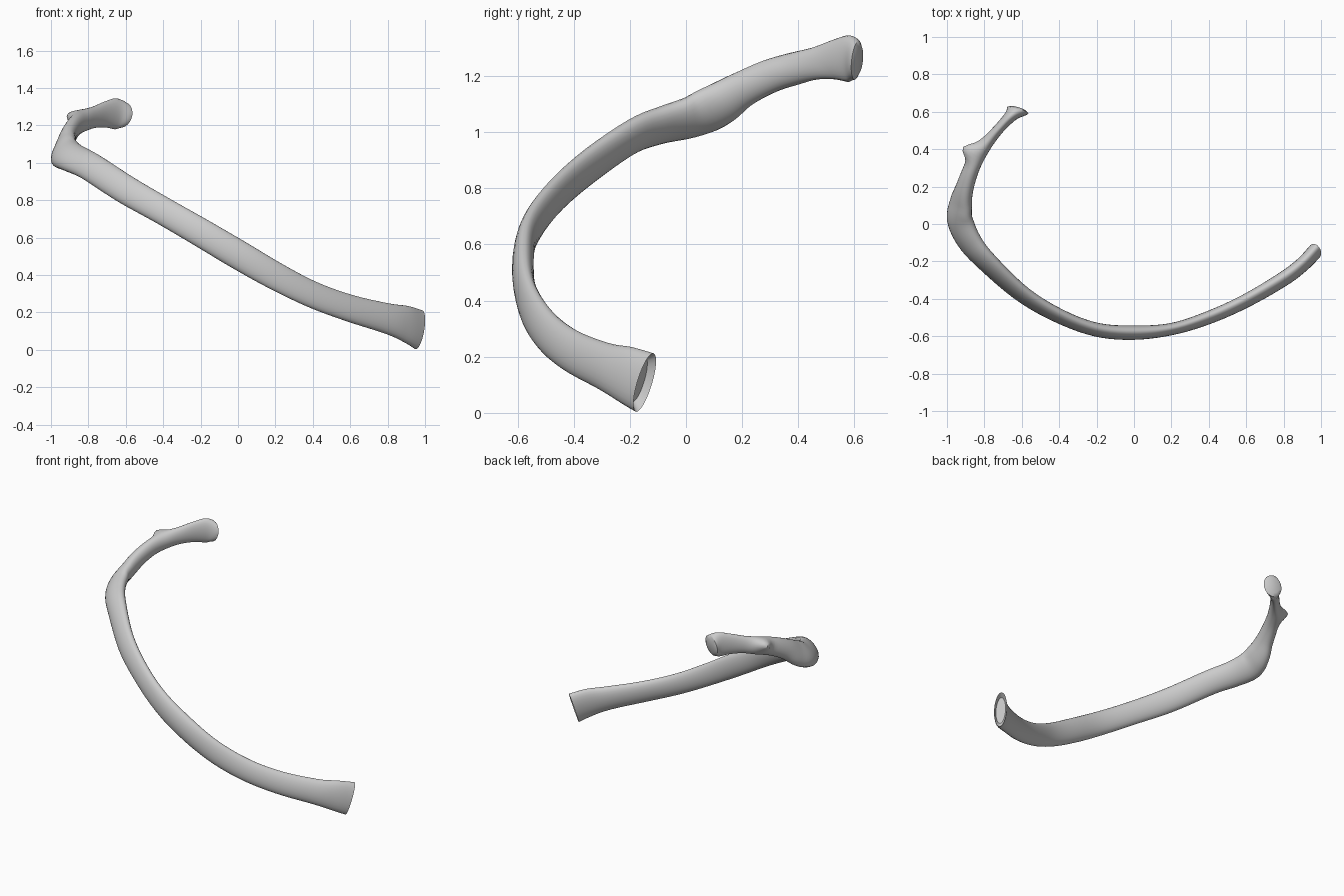
import bpy, bmesh
from math import sin, cos, pi, radians, exp
from mathutils import Vector, Matrix

if "Cube" in bpy.data.objects:
    bpy.data.objects.remove(bpy.data.objects["Cube"])

# Stations along the rib: x, y, z, half height, half thickness, inward lean (degrees)
STATIONS = [
    (0.967, -0.147, 0.108, 0.110, 0.040, 5),
    (0.900, -0.217, 0.138, 0.100, 0.038, 6),
    (0.800, -0.293, 0.167, 0.084, 0.038, 8),
    (0.600, -0.410, 0.222, 0.075, 0.035, 10),
    (0.400, -0.500, 0.295, 0.073, 0.034, 8),
    (0.200, -0.562, 0.395, 0.075, 0.032, 5),
    (0.000, -0.581, 0.510, 0.078, 0.038, 5),
    (-0.200, -0.565, 0.628, 0.076, 0.036, 8),
    (-0.400, -0.492, 0.743, 0.074, 0.036, 14),
    (-0.600, -0.373, 0.857, 0.077, 0.038, 22),
    (-0.790, -0.200, 0.980, 0.078, 0.043, 32),
    (-0.882, -0.090, 1.025, 0.083, 0.047, 40),
    (-0.929, 0.020, 1.055, 0.090, 0.050, 40),
    (-0.924, 0.110, 1.095, 0.084, 0.049, 32),
    (-0.903, 0.200, 1.152, 0.066, 0.045, 20),
    (-0.868, 0.300, 1.200, 0.060, 0.042, 10),
    (-0.822, 0.390, 1.227, 0.058, 0.042, 5),
    (-0.765, 0.460, 1.245, 0.058, 0.031, 0),
    (-0.708, 0.525, 1.258, 0.070, 0.028, 0),
    (-0.655, 0.580, 1.262, 0.083, 0.036, 0),
    (-0.622, 0.608, 1.256, 0.070, 0.060, 0),
]
SIDES, STEPS = 24, 5


def catmull(u):
    """Smoothly interpolate all station values at parameter u."""
    last = len(STATIONS) - 1
    i = min(int(u), last - 1)
    t = u - i
    p = [STATIONS[min(max(i + k, 0), last)] for k in (-1, 0, 1, 2)]
    return [0.5 * (2 * b + (c - a) * t + (2 * a - 5 * b + 4 * c - d) * t * t
                   + (3 * b - a - 3 * c + d) * t ** 3) for a, b, c, d in zip(*p)]


# Elliptical rings swept along the path
bm = bmesh.new()
end = len(STATIONS) - 1
rings, tangents = [], []
for n in range(end * STEPS + 1):
    u = n / STEPS
    x, y, z, h, w, lean = catmull(u)
    tan = (Vector(catmull(min(u + 0.1, end))[:3]) - Vector(catmull(max(u - 0.1, 0))[:3])).normalized()
    up0 = (Vector((0, 0, 1)) - tan * tan.z).normalized()
    side0 = tan.cross(up0)
    a = radians(lean)
    up = up0 * cos(a) + side0 * sin(a)
    side = side0 * cos(a) - up0 * sin(a)
    # the joint face of the head turns to look straight back
    side = Matrix.Rotation(radians(33) * max(0, (u - end + 2) / 2), 3, 'Z') @ side
    rings.append([bm.verts.new(Vector((x, y, z)) + up * h * sin(2 * pi * k / SIDES)
                               + side * w * cos(2 * pi * k / SIDES)) for k in range(SIDES)])
    tangents.append(tan)


def bridge(r1, r2):
    for k in range(SIDES):
        m = (k + 1) % SIDES
        bm.faces.new((r1[k], r1[m], r2[m], r2[k]))


def cap(ring, offset, scale):
    """Close an end with an inset ring that is pushed in or out."""
    c = sum((v.co for v in ring), Vector()) / SIDES
    inner = [bm.verts.new(c + (v.co - c) * scale + offset) for v in ring]
    bridge(ring, inner)
    bm.faces.new(inner)


for r1, r2 in zip(rings, rings[1:]):
    bridge(r1, r2)
cap(rings[0], tangents[0] * 0.03, 0.75)            # hollow cartilage end
cap(rings[-1], Vector((0.002, 0.010, 0)), 0.7)     # rounded head end

# Tubercle: pull the outer side of the neck into a small knob
tip, pull = Vector((-0.868, 0.385, 1.245)), Vector((-0.047, 0.022, 0.010))
for v in bm.verts:
    v.co += pull * exp(-((v.co - tip).length / 0.042) ** 2)

bmesh.ops.recalc_face_normals(bm, faces=bm.faces)
mesh = bpy.data.meshes.new("rib_bone")
bm.to_mesh(mesh)
bm.free()
rib = bpy.data.objects.new("rib_bone", mesh)
bpy.context.collection.objects.link(rib)
bpy.context.view_layer.objects.active = rib
rib.select_set(True)
bpy.ops.object.shade_smooth_by_angle(angle=radians(45))
